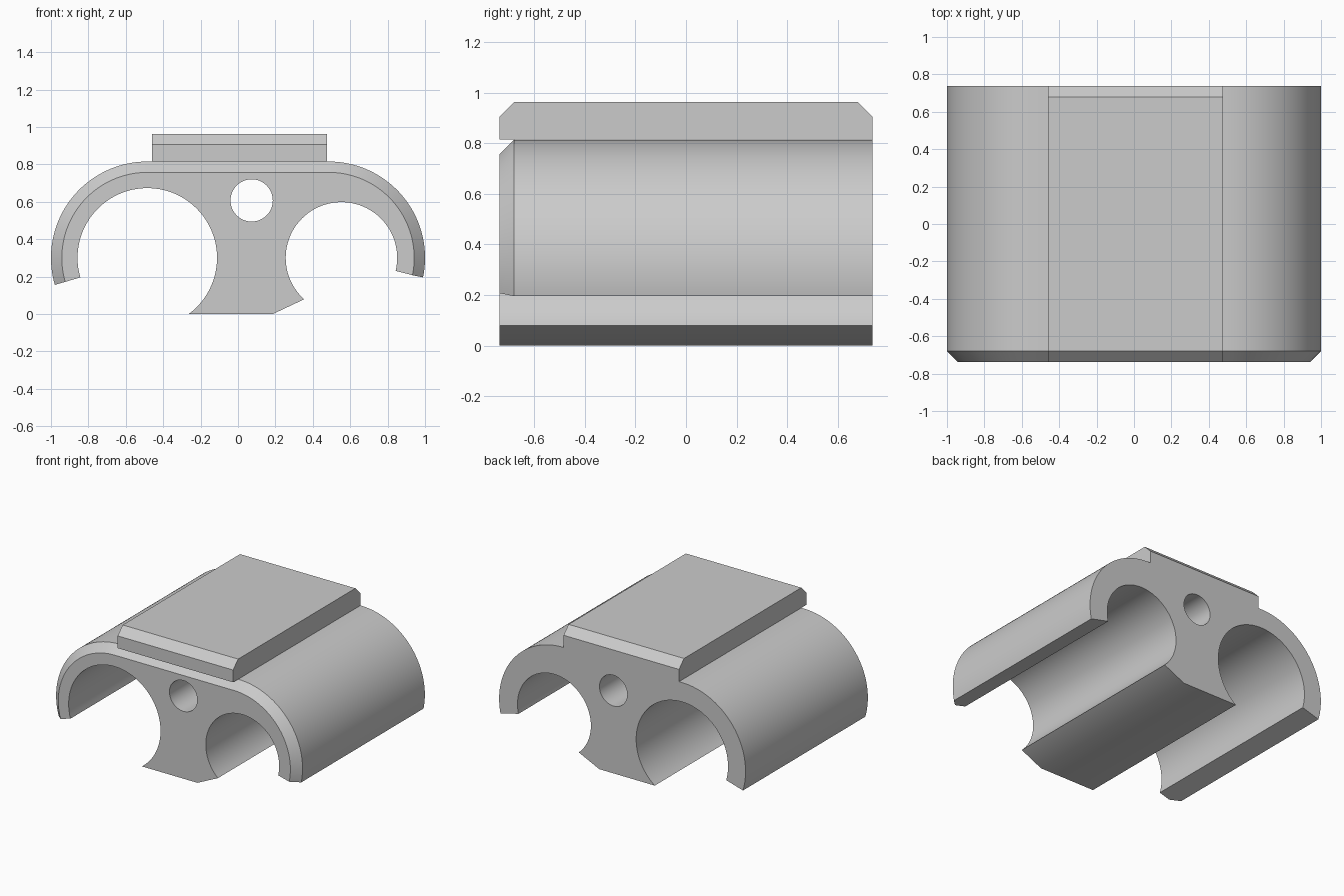
import bpy
import bmesh
from math import cos, sin, radians, degrees, asin, pi

cube = bpy.data.objects.get("Cube")
if cube:
    bpy.data.objects.remove(cube, do_unlink=True)

grey = bpy.data.materials.new("plain grey")
grey.use_nodes = True
colour = (0.6, 0.6, 0.6, 1)
grey.diffuse_color = colour
grey.node_tree.nodes["Principled BSDF"].inputs["Base Color"].default_value = colour

HALF = 0.738      # half the depth
BEVEL = 0.058
AXIS_Z = 0.30     # height of both channel axes


def arc(cx, cz, r, start, end, n):
    """Points along an arc in the x-z plane, angles in degrees."""
    angles = [radians(start + (end - start) * i / n) for i in range(n + 1)]
    return [(cx + r * cos(a), cz + r * sin(a)) for a in angles]


def finish(bm, name):
    bmesh.ops.recalc_face_normals(bm, faces=bm.faces[:])
    mesh = bpy.data.meshes.new(name)
    bm.to_mesh(mesh)
    bm.free()
    obj = bpy.data.objects.new(name, mesh)
    bpy.context.collection.objects.link(obj)
    mesh.materials.append(grey)
    bpy.ops.object.select_all(action="DESELECT")
    obj.select_set(True)
    bpy.context.view_layer.objects.active = obj
    bpy.ops.object.shade_smooth_by_angle(angle=radians(30))
    return obj


def add_loops(bm, sections):
    """Bridge closed sections (y, points); return the first and last rings."""
    rings = [[bm.verts.new((x, y, z)) for x, z in pts] for y, pts in sections]
    for a, b in zip(rings, rings[1:]):
        for i in range(len(a)):
            j = (i + 1) % len(a)
            bm.faces.new((a[i], a[j], b[j], b[i]))
    return rings[0], rings[-1]


def ring_edges(bm, ring):
    return [bm.edges.get((ring[i - 1], ring[i])) for i in range(len(ring))]


def clip_profile(inset):
    """Outline of the double clip, its outer skin pulled in by inset."""
    r = 0.515 - inset
    skin = arc(-0.485, AXIS_Z, r, 196.3, 90, 44)
    skin += arc(0.485, AXIS_Z, r, 90, -11.7, 44)
    small = arc(0.553, AXIS_Z, 0.298, -13.5, 228, 60)
    big_r = 0.373
    foot_angle = -degrees(asin(AXIS_Z / big_r))
    big = arc(-0.485, AXIS_Z, big_r, foot_angle, 196.3, 64)
    return skin + small + [(0.187, 0)] + big


# Clip body: two open channels, outer skin chamfered at the front, round bore
bm = bmesh.new()
front, back = add_loops(bm, [(-HALF, clip_profile(BEVEL)),
                             (BEVEL - HALF, clip_profile(0)),
                             (HALF, clip_profile(0))])
bore = arc(0.073, 0.607, 0.113, 0, 360, 48)[:-1]
bore_front, bore_back = add_loops(bm, [(-HALF, bore), (HALF, bore)])
for outer, inner in ((front, bore_front), (back, bore_back)):
    edges = ring_edges(bm, outer) + ring_edges(bm, inner)
    bmesh.ops.triangle_fill(bm, edges=edges, use_beauty=True)
finish(bm, "clip_body")

# Top pad: slab chamfered along its front and back upper edges
base, top = 0.815, 0.963
side = [(-HALF, base), (HALF, base), (HALF, top - BEVEL), (HALF - BEVEL, top),
        (BEVEL - HALF, top), (-HALF, top - BEVEL)]
bm = bmesh.new()
face = bm.faces.new([bm.verts.new((-0.46, y, z)) for y, z in side])
grown = bmesh.ops.extrude_face_region(bm, geom=[face], use_keep_orig=True)
moved = [v for v in grown["geom"] if isinstance(v, bmesh.types.BMVert)]
bmesh.ops.translate(bm, verts=moved, vec=(0.937, 0, 0))
finish(bm, "top_pad")
